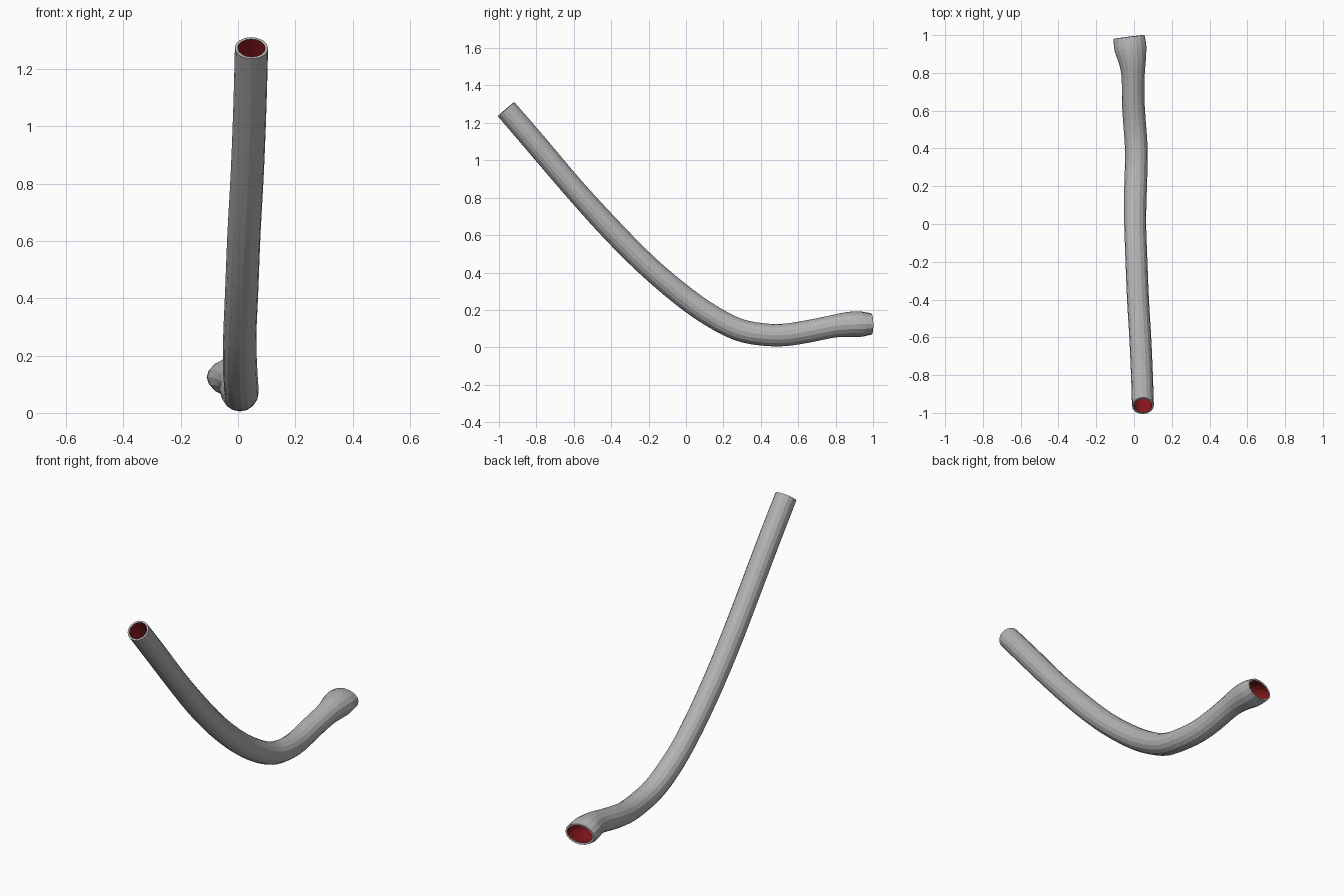
import bpy, bmesh, math
from mathutils import Vector

cube = bpy.data.objects.get("Cube")
if cube:
    bpy.data.objects.remove(cube, do_unlink=True)

SIDES, STEPS, WALL = 16, 3, 0.01

# Stations along the tube: x, y, z, half width, half height
stations = [
    (0.047, -0.962, 1.274, 0.058, 0.058),
    (0.042, -0.8, 1.085, 0.058, 0.059),
    (0.033, -0.6, 0.85, 0.058, 0.058),
    (0.021, -0.4, 0.63, 0.058, 0.06),
    (0.013, -0.2, 0.43, 0.058, 0.059),
    (0.006, 0, 0.262, 0.058, 0.06),
    (0.007, 0.15, 0.16, 0.06, 0.06),
    (0.011, 0.28, 0.095, 0.06, 0.06),
    (0.012, 0.4, 0.07, 0.06, 0.06),
    (0.004, 0.52, 0.066, 0.06, 0.06),
    (-0.004, 0.64, 0.083, 0.06, 0.06),
    (-0.005, 0.78, 0.111, 0.061, 0.06),
    (-0.009, 0.86, 0.122, 0.072, 0.066),
    (-0.019, 0.93, 0.124, 0.085, 0.068),
    (-0.027, 0.991, 0.125, 0.083, 0.057),
]


def catmull(a, b, c, d, t):
    return 0.5 * (2 * b + (c - a) * t + (2 * a - 5 * b + 4 * c - d) * t ** 2
                  + (3 * b - a - 3 * c + d) * t ** 3)


def smooth_path(points):
    """Interpolate stations, mirroring the neighbours beyond both ends."""
    p = [Vector(q) for q in points]
    p = [2 * p[0] - p[1]] + p + [2 * p[-1] - p[-2]]
    path = [catmull(*p[i:i + 4], s / STEPS)
            for i in range(len(p) - 3) for s in range(STEPS)]
    return path + [p[-2]]


def material(name, colour):
    m = bpy.data.materials.new(name)
    m.use_nodes = True
    m.diffuse_color = colour
    bsdf = next(n for n in m.node_tree.nodes if n.type == "BSDF_PRINCIPLED")
    bsdf.inputs["Base Color"].default_value = colour
    return m


# Outer skin: elliptical rings set square to the path
path = smooth_path(stations)
bm = bmesh.new()
rings = []
for i, q in enumerate(path):
    before, after = path[max(i - 1, 0)], path[min(i + 1, len(path) - 1)]
    tangent = (after.xyz - before.xyz).normalized()
    across = tangent.cross(Vector((0, 0, 1))).normalized()
    upward = across.cross(tangent)
    ring = []
    for k in range(SIDES):
        a = math.tau * k / SIDES
        ring.append(bm.verts.new(q.xyz + across * q[3] * math.cos(a)
                                 + upward * q[4] * math.sin(a)))
    rings.append(ring)
for r, s in zip(rings, rings[1:]):
    for k in range(SIDES):
        n = (k + 1) % SIDES
        bm.faces.new((r[k], s[k], s[n], r[n]))

# Point every normal away from the path
bm.normal_update()
first = bm.faces[:][0]
if first.normal.dot(first.calc_center_median() - path[0].xyz) < 0:
    bmesh.ops.reverse_faces(bm, faces=bm.faces[:])

mesh = bpy.data.meshes.new("hollow_tube")
bm.to_mesh(mesh)
bm.free()
tube = bpy.data.objects.new("hollow_tube", mesh)
bpy.context.collection.objects.link(tube)
mesh.materials.append(material("pale grey skin", (0.45, 0.45, 0.46, 1)))
mesh.materials.append(material("dark red lining", (0.25, 0.01, 0.012, 1)))

# Wall thickness inward, with a red lining and a grey rim
wall = tube.modifiers.new("wall", "SOLIDIFY")
wall.thickness = WALL
wall.offset = -1
wall.material_offset = 1
wall.material_offset_rim = 0
